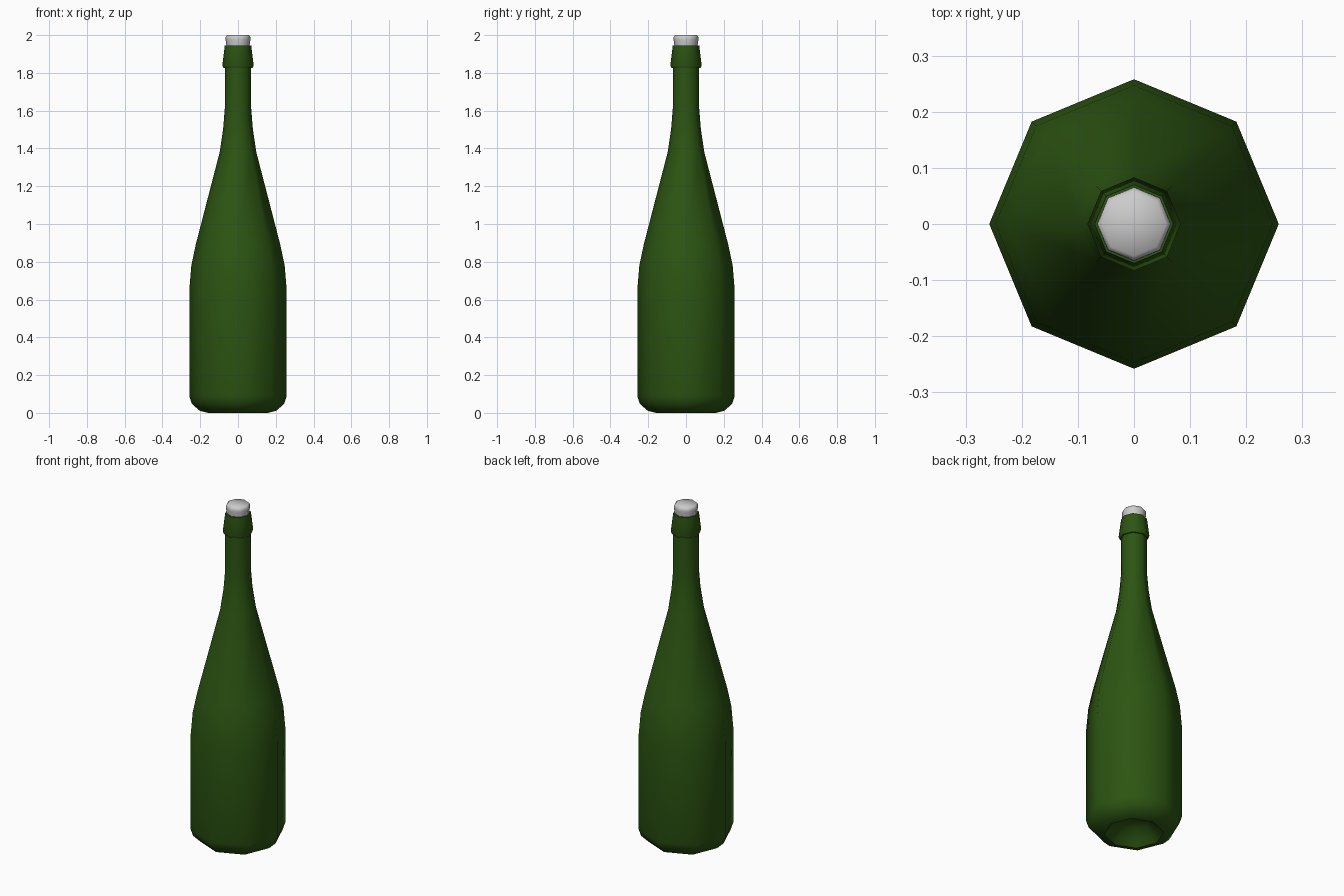
import bpy, bmesh, math

if "Cube" in bpy.data.objects:
    bpy.data.objects.remove(bpy.data.objects["Cube"])


def lathe(name, profile, sides=8, sharp_angle=60):
    """Spin (radius, height) points around z; radius 0 makes a pole."""
    bm = bmesh.new()
    rings = []
    for r, z in profile:
        if r == 0:
            rings.append([bm.verts.new((0, 0, z))] * sides)
        else:
            rings.append([bm.verts.new((r * math.cos(math.tau * i / sides),
                                        r * math.sin(math.tau * i / sides), z))
                          for i in range(sides)])
    for low, high in zip(rings, rings[1:]):
        for i in range(sides):
            j = (i + 1) % sides
            corners = dict.fromkeys((low[i], low[j], high[j], high[i]))
            bm.faces.new(list(corners))
    bmesh.ops.recalc_face_normals(bm, faces=bm.faces)
    mesh = bpy.data.meshes.new(name)
    bm.to_mesh(mesh)
    bm.free()
    obj = bpy.data.objects.new(name, mesh)
    bpy.context.collection.objects.link(obj)
    bpy.context.view_layer.objects.active = obj
    obj.select_set(True)
    bpy.ops.object.shade_smooth_by_angle(angle=math.radians(sharp_angle))
    obj.select_set(False)
    return obj


# Green glass colour
glass = bpy.data.materials.new("green_glass")
glass.diffuse_color = (0.025, 0.09, 0.006, 1)
glass.use_nodes = True
glass.node_tree.nodes["Principled BSDF"].inputs["Base Color"].default_value = glass.diffuse_color

# Bottle: hollowed base, straight body, tapering shoulder and neck
bottle = lathe("bottle", [
    (0, 0.09), (0.08, 0.075), (0.13, 0.03), (0.16, 0.0),
    (0.205, 0.012), (0.245, 0.05), (0.258, 0.09),
    (0.258, 0.65), (0.247, 0.78), (0.224, 0.89),
    (0.097, 1.38), (0.079, 1.50), (0.07, 1.61),
    (0.07, 1.825), (0.077, 1.825), (0.083, 1.84),
    (0.07, 1.945), (0.0, 1.945)])
bottle.data.materials.append(glass)

# Stopper: slightly flared plug with rounded rim
lathe("stopper", [
    (0, 1.93), (0.06, 1.93), (0.062, 1.95), (0.066, 1.977),
    (0.065, 1.99), (0.057, 2.0), (0, 2.0)])
